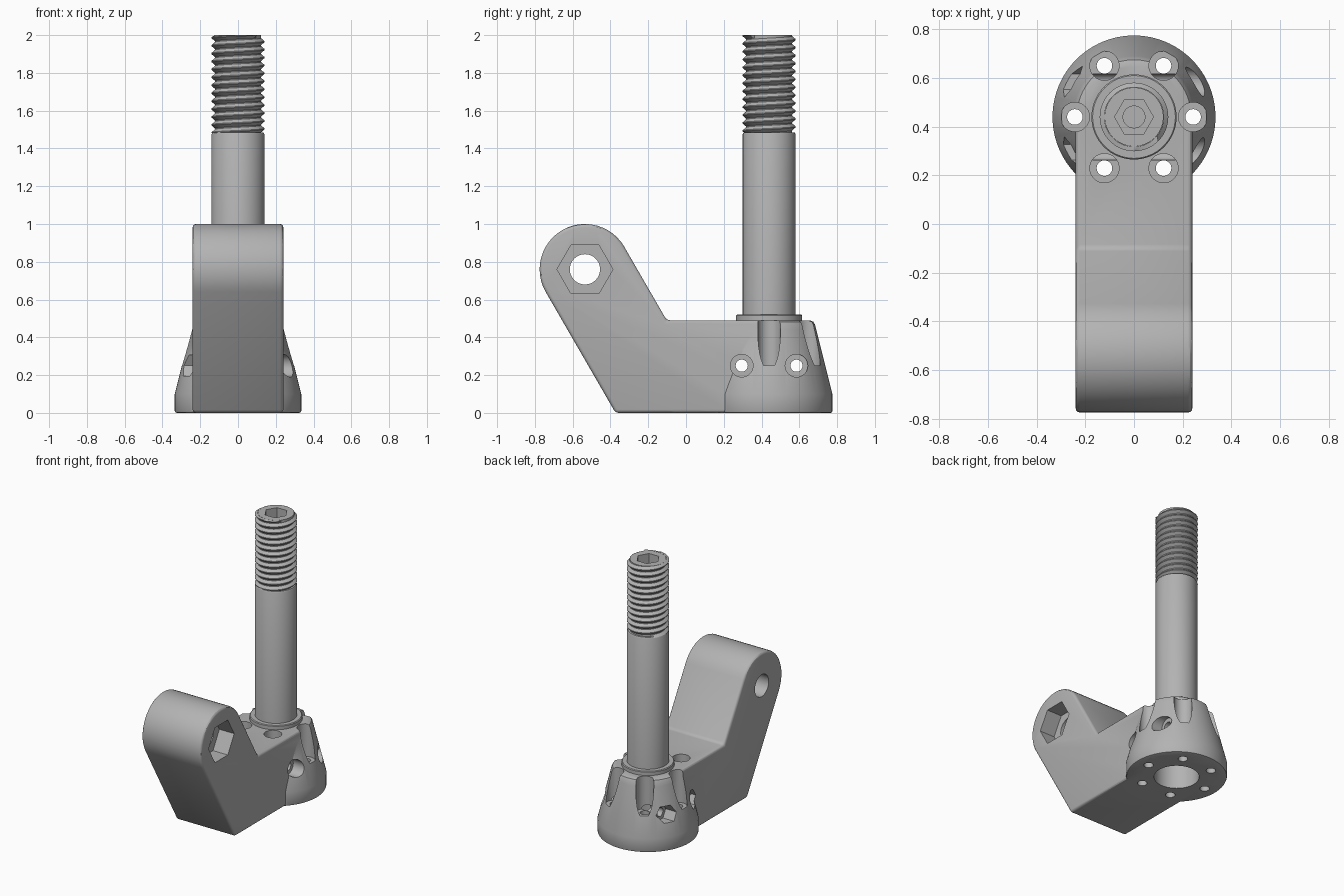
import bpy, bmesh
from math import cos, sin, pi, radians

cube = bpy.data.objects.get("Cube")
if cube:
    bpy.data.objects.remove(cube, do_unlink=True)

steel = bpy.data.materials.new("grey steel")
steel.use_nodes = True
grey = (0.45, 0.45, 0.45, 1)
steel.diffuse_color = grey
for node in steel.node_tree.nodes:
    if node.type == 'BSDF_PRINCIPLED':
        node.inputs["Base Color"].default_value = grey

POST_Y = 0.44          # axis of the post and the round base
BLOCK_W = 0.24         # half width of the arm block
TOP = 0.49             # top of the base


def make_object(name, bm):
    bmesh.ops.recalc_face_normals(bm, faces=bm.faces)
    mesh = bpy.data.meshes.new(name)
    bm.to_mesh(mesh)
    bm.free()
    mesh.materials.append(steel)
    obj = bpy.data.objects.new(name, mesh)
    bpy.context.scene.collection.objects.link(obj)
    return obj


def lathe(name, profile, center=(0, 0, 0), sides=64, along_x=False):
    """Closed solid from (radius, height) pairs, turned about z or x."""
    bm = bmesh.new()
    rings = []
    for r, h in profile:
        ring = []
        for i in range(sides):
            a = 2 * pi * i / sides
            u, v = r * cos(a), r * sin(a)
            p = (h, u, v) if along_x else (u, v, h)
            ring.append(bm.verts.new([c + q for c, q in zip(center, p)]))
        rings.append(ring)
    for low, high in zip(rings, rings[1:]):
        for i in range(sides):
            j = (i + 1) % sides
            bm.faces.new((low[i], low[j], high[j], high[i]))
    bm.faces.new(rings[0])
    bm.faces.new(rings[-1])
    return make_object(name, bm)


def rod(r, start, end, center, sides=32, along_x=False):
    obj = lathe("cutter", [(r, start), (r, end)], center, sides, along_x)
    obj.hide_render = True
    return obj


def bake(obj):
    """Replace the mesh by its result with all modifiers."""
    graph = bpy.context.evaluated_depsgraph_get()
    graph.update()
    mesh = bpy.data.meshes.new_from_object(obj.evaluated_get(graph))
    obj.modifiers.clear()
    obj.data = mesh


def combine(obj, others, operation):
    for other in others:
        mod = obj.modifiers.new("combine", 'BOOLEAN')
        mod.operation = operation
        mod.solver = 'EXACT'
        mod.object = other
        bake(obj)
        bpy.data.objects.remove(other, do_unlink=True)


def smooth(obj):
    bpy.ops.object.select_all(action='DESELECT')
    obj.select_set(True)
    bpy.context.view_layer.objects.active = obj
    bpy.ops.object.shade_smooth_by_angle(angle=radians(30))


# Arm block: side profile with a round eye, extruded across x
eye_y, eye_z, eye_r = -0.535, 0.76, 0.24
outline = [(-0.373, 0), (POST_Y, 0), (POST_Y, TOP), (-0.102, TOP)]
for i in range(25):
    a = radians(30 + 180 * i / 24)
    outline.append((eye_y + eye_r * cos(a), eye_z + eye_r * sin(a)))
bm = bmesh.new()
face = bm.faces.new([bm.verts.new((-BLOCK_W, y, z)) for y, z in outline])
side = bmesh.ops.extrude_face_region(bm, geom=[face])["geom"]
bmesh.ops.translate(bm, vec=(2 * BLOCK_W, 0, 0),
                    verts=[v for v in side if isinstance(v, bmesh.types.BMVert)])
bracket = make_object("bracket", bm)
bevel = bracket.modifiers.new("round edges", 'BEVEL')
bevel.width = 0.018
bevel.segments = 3
bevel.limit_method = 'ANGLE'
bevel.angle_limit = radians(30)
bake(bracket)

# Tapered round base joined to the block
base = lathe("base", [(0.325, 0), (0.332, 0.003), (0.335, 0.01), (0.335, 0.1),
                      (0.25, 0.44), (0.244, 0.465), (0.235, 0.482), (0.215, TOP)],
             (0, POST_Y, 0), 96)
combine(bracket, [base], 'UNION')

# Post bore, eye hole and the hexagonal nut pocket
eye = (0, eye_y, eye_z)
cutters = [rod(0.15, -0.1, 0.6, (0, POST_Y, 0), 64),
           rod(0.08, -0.4, 0.4, eye, 48, True),
           rod(0.148, 0.12, 0.4, eye, 6, True)]

# Ring of vertical counterbored holes
for i in range(6):
    a = i * pi / 3
    spot = (0.243 * cos(a), POST_Y + 0.243 * sin(a), 0)
    cutters += [rod(0.032, -0.1, 0.6, spot), rod(0.06, 0.25, 0.6, spot)]

# Cross holes: round recess on the left, hexagonal on the right
for offset in (-0.145, 0.145):
    spot = (0, POST_Y + offset, 0.25)
    cutters += [rod(0.032, -0.5, 0.5, spot, 32, True),
                rod(0.06, 0.2, 0.5, spot, 32, True),
                rod(0.064, -0.5, -0.2, spot, 6, True)]
combine(bracket, cutters, 'DIFFERENCE')
smooth(bracket)

# Flange and smooth shank of the post
axis = (0, POST_Y, 0)
flange = lathe("flange", [(0.175, TOP), (0.175, 0.515), (0.17, 0.52)], axis)
shank = lathe("shank", [(0.14, 0.32), (0.14, 1.475), (0.135, 1.485)], axis)

# Threaded end: a core with a hexagonal socket and a helical shell
root, crest, pitch = 0.122, 0.141, 0.042
z0, z1, steps = 1.48, 2.0, 64
core = lathe("thread_core", [(root - 0.001, 1.4), (root - 0.001, z1)], axis)
combine(core, [rod(0.08, 1.9, 2.1, axis, 6), rod(0.045, 1.85, 2.1, axis)],
        'DIFFERENCE')

tooth = [(0, root), (0.12, root), (0.5, crest), (0.62, crest)]
rows = [(n + f, r) for n in range(-1, 14) for f, r in tooth]
bm = bmesh.new()
columns = []
for i in range(steps + 1):
    a = 2 * pi * i / steps
    column = []
    for turn, r in rows:
        z = z0 + pitch * (turn + i / steps)
        if z <= z0 or z >= z1:
            z, r = min(max(z, z0), z1), root
        column.append(bm.verts.new((r * cos(a), POST_Y + r * sin(a), z)))
    columns.append(column)
for left, right in zip(columns, columns[1:]):
    for k in range(len(rows) - 1):
        bm.faces.new((left[k], right[k], right[k + 1], left[k + 1]))
bmesh.ops.remove_doubles(bm, verts=bm.verts, dist=0.00005)
thread = make_object("thread", bm)

for part in (flange, shank, core, thread):
    smooth(part)
